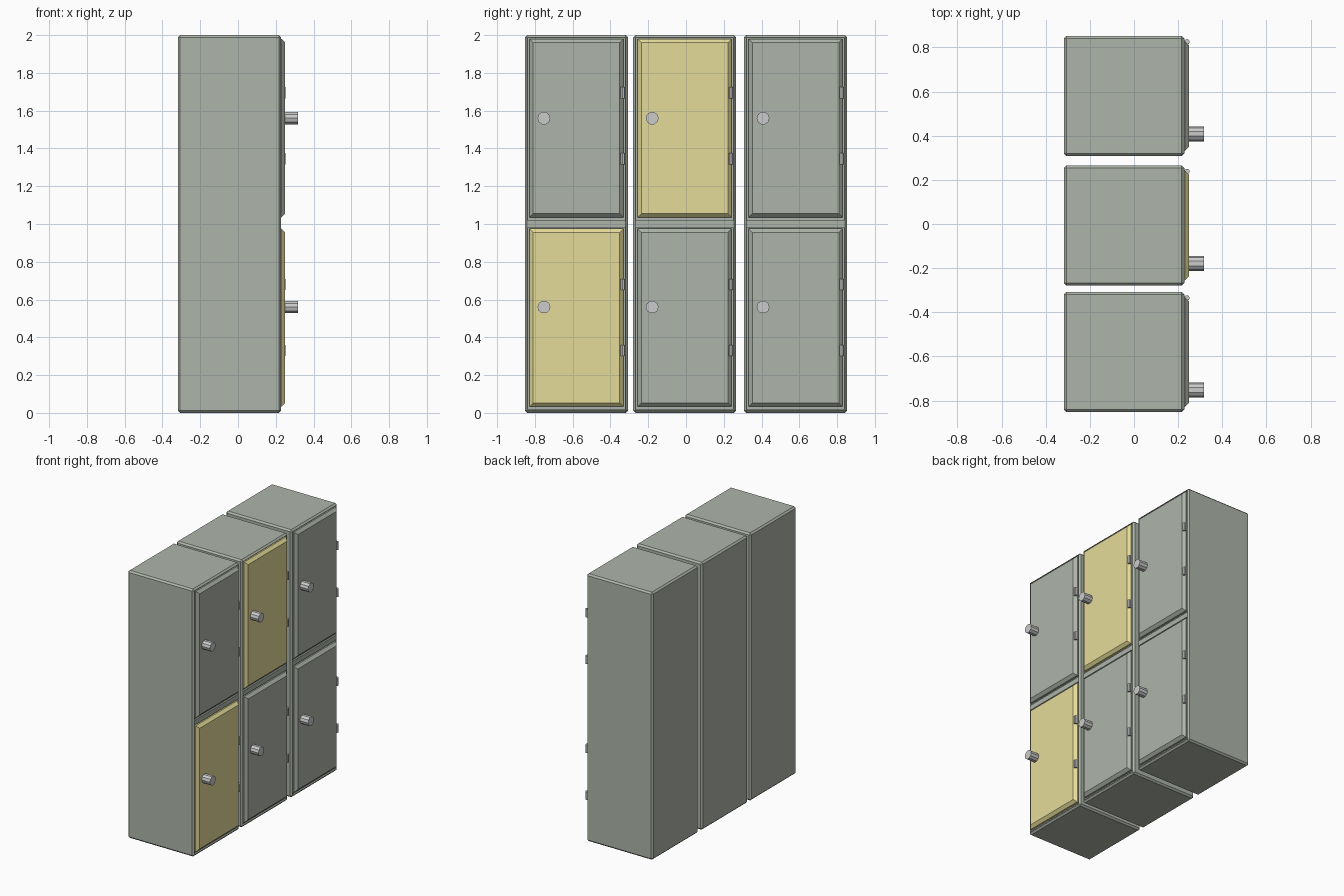
import bpy, bmesh, math
from mathutils import Matrix

if "Cube" in bpy.data.objects:
    bpy.data.objects.remove(bpy.data.objects["Cube"])


def material(name, rgb):
    m = bpy.data.materials.new(name)
    m.diffuse_color = (*rgb, 1)
    m.use_nodes = True
    m.node_tree.nodes["Principled BSDF"].inputs["Base Color"].default_value = m.diffuse_color
    return m


green = material("grey_green_paint", (0.42, 0.46, 0.40))
yellow = material("yellow_paint", (0.78, 0.71, 0.32))


def finish(bm, name, mat=None):
    me = bpy.data.meshes.new(name)
    bm.to_mesh(me)
    bm.free()
    ob = bpy.data.objects.new(name, me)
    bpy.context.collection.objects.link(ob)
    if mat:
        me.materials.append(mat)
    return ob


def box(name, lo, hi, mat=None, bevel=0, front_only=False):
    bm = bmesh.new()
    bmesh.ops.create_cube(bm, size=1)
    for v in bm.verts:
        v.co = [(a + b) / 2 + c * (b - a) for a, b, c in zip(lo, hi, v.co)]
    if bevel:
        edges = [e for e in bm.edges if not front_only
                 or all(v.co.x > hi[0] - 1e-4 for v in e.verts)]
        bmesh.ops.bevel(bm, geom=edges, offset=bevel, segments=1,
                        affect='EDGES', profile=0.5)
    return finish(bm, name, mat)


def cylinder(name, centre, radius, depth, sides, rot=Matrix()):
    bm = bmesh.new()
    bmesh.ops.create_cone(bm, cap_ends=True, segments=sides, radius1=radius,
                          radius2=radius, depth=depth,
                          matrix=Matrix.Translation(centre) @ rot)
    return finish(bm, name)


HALF = 0.2725
TIERS = {"lower": (0.033, 0.975), "upper": (1.035, 1.98)}
YELLOW = {(0, "lower"), (1, "upper")}
along_x = Matrix.Rotation(math.pi / 2, 4, 'Y')

for i, y in enumerate((-0.58, -0.007, 0.58)):
    # Cabinet body with chamfered edges
    body = box(f"cabinet_{i}", (-0.318, y - HALF, 0), (0.228, y + HALF, 2), green, 0.012)

    for tier, (z0, z1) in TIERS.items():
        # Shallow door recess
        cut = box(f"recess_cutter_{i}_{tier}", (0.216, y - 0.257, z0 - 0.016),
                  (0.3, y + 0.257, z1 + 0.007))
        cut.hide_render = True
        cut.hide_set(True)
        mod = body.modifiers.new("recess_" + tier, 'BOOLEAN')
        mod.operation, mod.solver, mod.object = 'DIFFERENCE', 'EXACT', cut

        # Door panel, chamfered towards the front
        paint = yellow if (i, tier) in YELLOW else green
        box(f"door_{i}_{tier}", (0.21, y - 0.249, z0), (0.25, y + 0.249, z1),
            paint, 0.02, True)

        # Knob and hinges
        base = 0 if tier == "lower" else 1
        cylinder(f"knob_{i}_{tier}", (0.282, y - 0.172, base + 0.56), 0.034, 0.072, 10, along_x)
        for k, hz in enumerate((base + 0.33, base + 0.68)):
            hz += 0.015 * base
            cylinder(f"hinge_{i}_{tier}_{k}", (0.24, y + 0.245, hz), 0.0125, 0.06, 8)

# Apply the recess cuts and drop the cutters
dg = bpy.context.evaluated_depsgraph_get()
for ob in [o for o in bpy.data.objects if o.modifiers]:
    me = bpy.data.meshes.new_from_object(ob.evaluated_get(dg))
    ob.modifiers.clear()
    ob.data = me
for ob in [o for o in bpy.data.objects if "cutter" in o.name]:
    bpy.data.objects.remove(ob)
